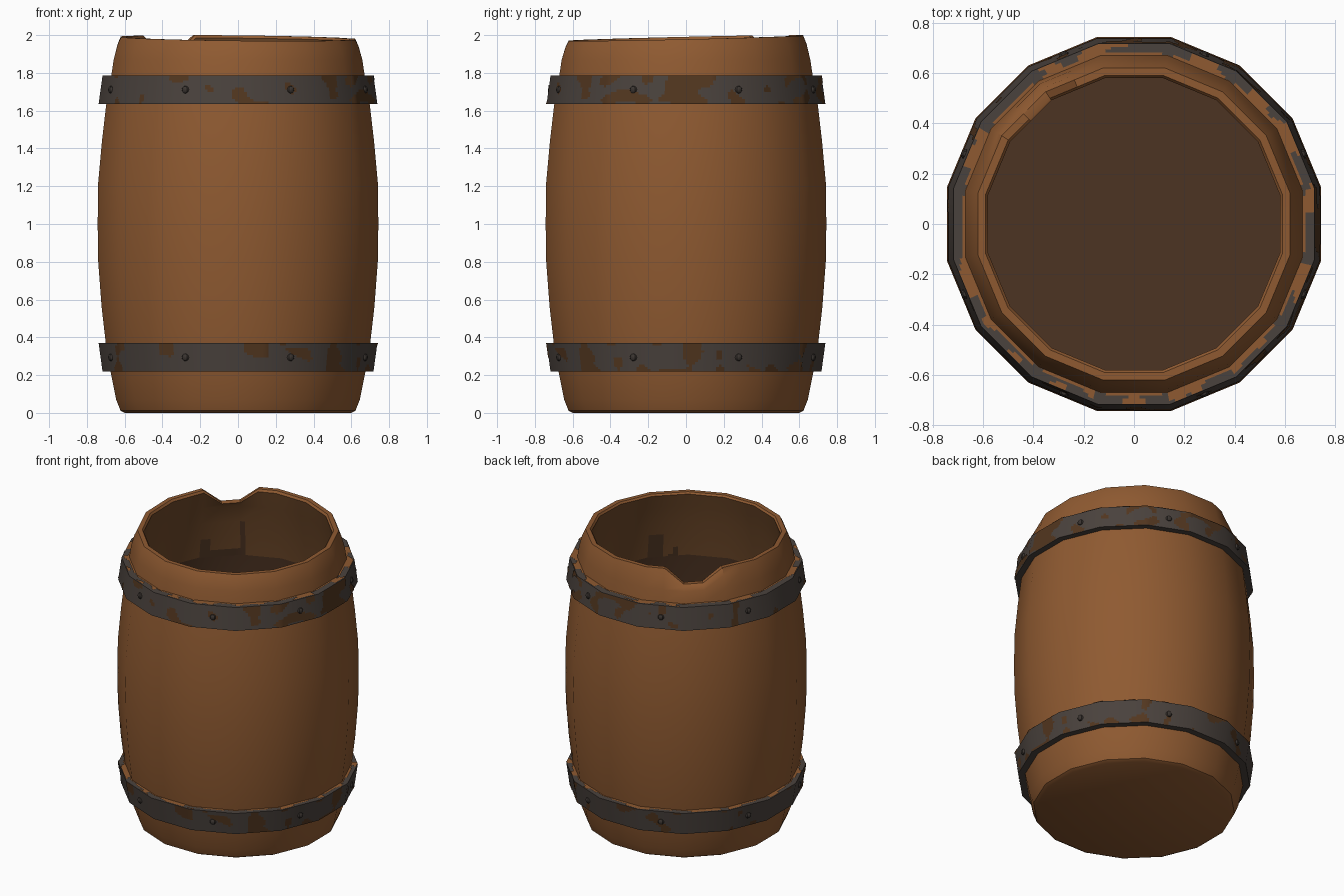
import bpy, bmesh, math
from mathutils import Vector, Matrix, noise

if "Cube" in bpy.data.objects:
    bpy.data.objects.remove(bpy.data.objects["Cube"])

SIDES = 16
STEP = math.tau / SIDES


def mat(name, r, g, b):
    lin = lambda c: (c / 255 / 12.92) if c < 11 else ((c / 255 + 0.055) / 1.055) ** 2.4
    m = bpy.data.materials.new(name)
    m.diffuse_color = (lin(r), lin(g), lin(b), 1)
    m.use_nodes = True
    m.node_tree.nodes["Principled BSDF"].inputs["Base Color"].default_value = m.diffuse_color
    return m


WOOD = mat("warm wood", 143, 90, 49)
INNER = mat("inside wood", 108, 71, 40)
DARK = mat("dark stained wood", 76, 51, 34)
IRON = mat("dark iron", 74, 66, 61)
RUST = mat("brown rust", 82, 54, 31)
RIVET = mat("rivet iron", 58, 52, 48)


def point(apothem, a, z):
    """Point on the 16-sided outline (flat side facing each axis)."""
    d = (a + STEP / 2) % STEP - STEP / 2
    r = apothem / math.cos(d)
    return Vector((r * math.cos(a), r * math.sin(a), z))


def finish(name, bm, mats):
    me = bpy.data.meshes.new(name)
    bm.to_mesh(me)
    bm.free()
    for m in mats:
        me.materials.append(m)
    ob = bpy.data.objects.new(name, me)
    bpy.context.collection.objects.link(ob)
    bpy.ops.object.select_all(action='DESELECT')
    ob.select_set(True)
    bpy.context.view_layer.objects.active = ob
    bpy.ops.object.shade_smooth_by_angle(angle=math.radians(30))
    return ob


def lathe(name, profile, cols, mats, offset=0.0, loop=False, caps=False,
          seg_mat=None, keep=None, warp=None, recalc=True):
    """Sweep an (apothem, z) profile around z; keep() filters faces for patches."""
    bm = bmesh.new()
    rings = []
    for ap, z in profile:
        ring = []
        for k in range(cols):
            a = offset + math.tau * k / cols
            ring.append(bm.verts.new(point(ap, a, warp(a, z) if warp else z)))
        rings.append(ring)
    n = len(rings)
    for i in range(n if loop else n - 1):
        p, q = rings[i], rings[(i + 1) % n]
        for k in range(cols):
            j = (k + 1) % cols
            vs = (p[k], p[j], q[j], q[k])
            if keep and not keep(sum((v.co for v in vs), Vector()) / 4):
                continue
            f = bm.faces.new(vs)
            f.material_index = seg_mat(i) if seg_mat else 0
    if caps:
        bm.faces.new(rings[0])
        bm.faces.new(rings[-1]).material_index = len(mats) - 1
    loose = [v for v in bm.verts if not v.link_faces]
    bmesh.ops.delete(bm, geom=loose, context='VERTS')
    if recalc:
        bmesh.ops.recalc_face_normals(bm, faces=bm.faces[:])
    return finish(name, bm, mats)


# Barrel body: outer bulge, rim, inner wall and floor in one sweep
outer = [(0.60, 0), (0.622, 0.012), (0.645, 0.07), (0.675, 0.22), (0.70, 0.37),
         (0.722, 0.56), (0.74, 0.8), (0.743, 1.0), (0.74, 1.22), (0.72, 1.44),
         (0.698, 1.63), (0.67, 1.79), (0.658, 1.87), (0.638, 1.955), (0.62, 2.0)]
inner = [(0.59, 2.0), (0.58, 1.985), (0.60, 1.87), (0.625, 1.75), (0.66, 1.5),
         (0.69, 1.2), (0.695, 1.0), (0.69, 0.8), (0.66, 0.5), (0.62, 0.25), (0.58, 0.1)]


def worn_rim(a, z):
    """Uneven rim with a broken notch at the back left."""
    if z <= 1.88:
        return z
    deg = math.degrees(a) % 360
    f = 0.25 if 120 < deg < 138 else 0.88 + 0.12 * math.cos(math.radians(deg - 115))
    return 1.87 + (z - 1.87) * f


rim_seg = len(outer) + 1
lathe("barrel_body", outer + inner, 32, [WOOD, INNER, DARK], caps=True, warp=worn_rim,
      seg_mat=lambda i: 0 if i < rim_seg else (1 if i < rim_seg + 3 else 2))

# Stain climbing the inside wall in jagged drips
def stained(c):
    a = math.atan2(c.y, c.x)
    h = 1.45 + 0.3 * max(0, noise.noise(Vector((math.cos(a) * 5, math.sin(a) * 5, 3))))
    deg = math.degrees(a) % 360
    if 121 < deg < 145:
        h = 1.55 + (0.2 if deg < 124 else 0.08 if deg > 140 else 0)
    if abs(deg - 322) < 3:
        h = 1.66
    return c.z < h


wall = [(0.66 - 0.035 * t / 15 - 0.004, 1.5 + 0.25 * t / 15) for t in range(16)]
lathe("inside_stain", wall, 128, [DARK], keep=stained)

# Iron hoops, mirrored about mid height, with rust patches and rivets
for label, flip in (("upper", False), ("lower", True)):
    h = lambda z: (2.005 - z) if flip else z
    hoop = [(0.738, 1.635), (0.717, 1.787), (0.66, 1.787), (0.685, 1.635)]
    lathe(label + "_hoop", [(r, h(z)) for r, z in hoop], SIDES, [IRON],
          offset=STEP / 2, loop=True)

    rows = [(0.7405 - 0.021 * t / 12, h(1.636 + 0.15 * t / 12)) for t in range(13)]
    if flip:
        rows.reverse()
    lathe(label + "_hoop_rust", rows, 288, [RUST], recalc=False,
          keep=lambda c: noise.noise(Vector((c.x * 9, c.y * 9, c.z * 11 + 2))) > 0.3)

    # bright worn wood showing along the upper lip of the hoop
    r0, r1, z = (0.69, 0.736, 0.374) if flip else (0.66, 0.715, 1.791)
    lip = [(r1 - (r1 - r0) * t / 5, z) for t in range(6)]
    lathe(label + "_hoop_lip", lip, 192, [WOOD], recalc=False,
          keep=lambda c: math.hypot(c.x, c.y) < r0 + 0.027
          or noise.noise(Vector((c.x * 9, c.y * 9, z))) > 0.15)

    bm = bmesh.new()
    for k in range(8):
        a = STEP + k * STEP * 2
        m = (Matrix.Translation(point(0.728, a, h(1.711)))
             @ Matrix.Rotation(a, 4, 'Z') @ Matrix.Diagonal((0.75, 1, 1, 1)))
        bmesh.ops.create_uvsphere(bm, u_segments=8, v_segments=6, radius=0.02, matrix=m)
    finish(label + "_rivets", bm, [RIVET])
